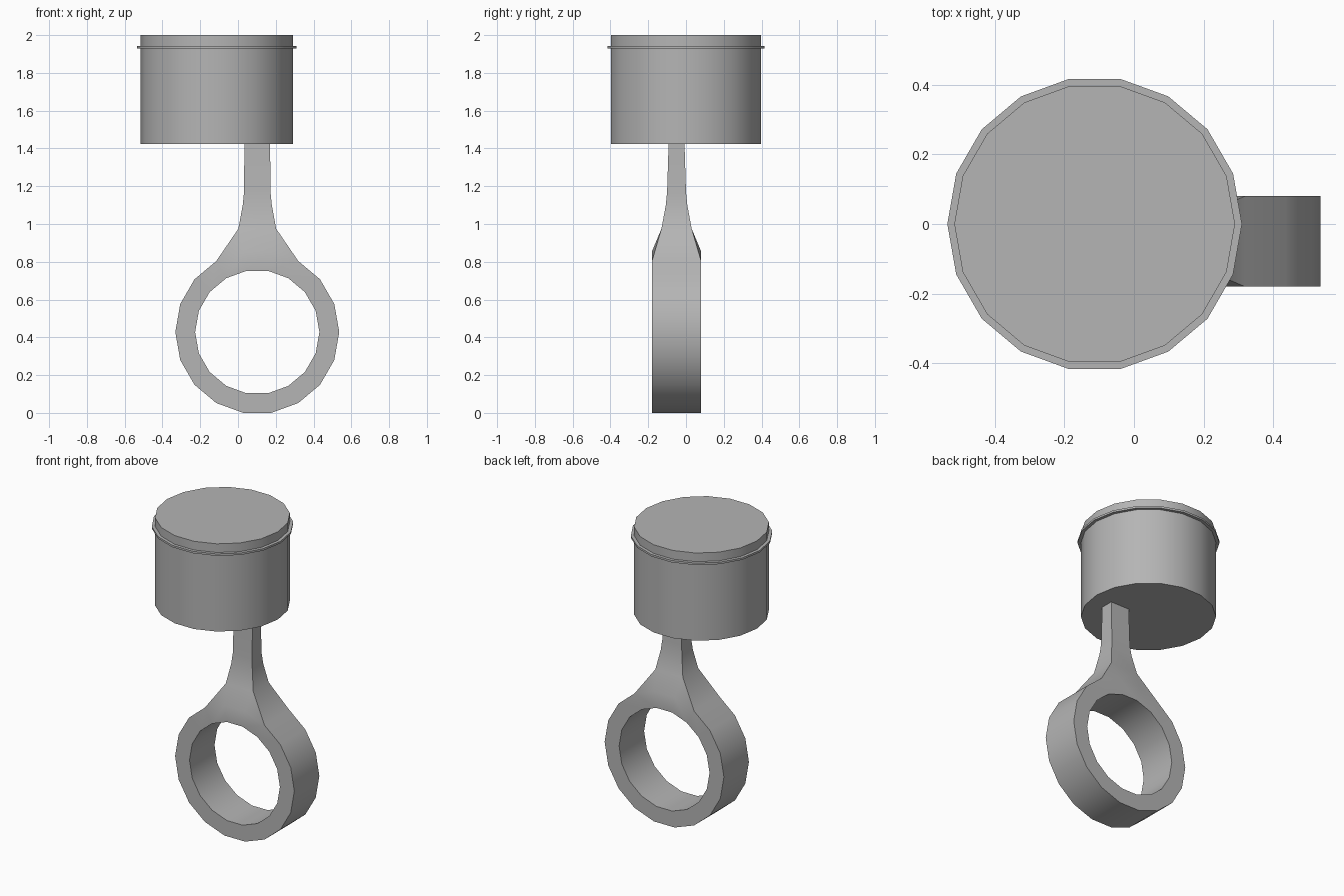
import bpy, bmesh
from math import sin, cos, radians

if "Cube" in bpy.data.objects:
    bpy.data.objects.remove(bpy.data.objects["Cube"])

SIDES = 18

# Dark grey metal
metal = bpy.data.materials.new("dark_metal")
metal.diffuse_color = (0.46, 0.46, 0.46, 1)
metal.use_nodes = True
metal.node_tree.nodes["Principled BSDF"].inputs["Base Color"].default_value = metal.diffuse_color


def finish(name, bm):
    bmesh.ops.recalc_face_normals(bm, faces=bm.faces[:])
    mesh = bpy.data.meshes.new(name)
    bm.to_mesh(mesh)
    bm.free()
    mesh.shade_smooth()
    mesh.set_sharp_from_angle(angle=radians(30))
    mesh.materials.append(metal)
    obj = bpy.data.objects.new(name, mesh)
    bpy.context.collection.objects.link(obj)
    return obj


def disc(name, radius, z0, z1, x=-0.113):
    # upright cylinder with corners lying on the x axis
    bm = bmesh.new()
    lower, upper = [[bm.verts.new((x + radius * cos(radians(20 * i)),
                                   radius * sin(radians(20 * i)), z))
                     for i in range(SIDES)] for z in (z0, z1)]
    bm.faces.new(lower)
    bm.faces.new(upper)
    for i in range(SIDES):
        j = (i + 1) % SIDES
        bm.faces.new((lower[i], lower[j], upper[j], upper[i]))
    return finish(name, bm)


# Piston body and its thin projecting ring
disc("piston_body", 0.403, 1.423, 2.0)
disc("piston_ring", 0.423, 1.93, 1.943)

# Connecting rod: big-end bearing loop flowing into a tapered shank
bm = bmesh.new()
CX, CY, CZ = 0.102, -0.05, 0.428


def loop(radius, y):
    return [bm.verts.new((CX + radius * cos(radians(20 * i)), CY + y,
                          CZ + radius * sin(radians(20 * i)))) for i in range(SIDES)]


of, ob = loop(0.434, -0.13), loop(0.434, 0.13)
inf, inb = loop(0.329, -0.13), loop(0.329, 0.13)
for i in range(SIDES):
    j = (i + 1) % SIDES
    bm.faces.new((of[i], of[j], inf[j], inf[i]))
    bm.faces.new((ob[i], ob[j], inb[j], inb[i]))
    bm.faces.new((inf[i], inf[j], inb[j], inb[i]))
    if i not in (3, 4, 5):          # the shank grows out of these three sides
        bm.faces.new((of[i], of[j], ob[j], ob[i]))

# Shank cross-sections: height, half width, half depth
sections = [(0.975, 0.10, 0.08), (1.1, 0.077, 0.057),
            (1.17, 0.07, 0.05), (1.425, 0.068, 0.042)]
rects = [[bm.verts.new((CX + sx * hx, CY + sy * hy, z))
          for sx, sy in ((1, -1), (-1, -1), (-1, 1), (1, 1))]
         for z, hx, hy in sections]

# Shoulder between loop and shank
fr, fl, bl, br = rects[0]
for arc, right, left in ((of, fr, fl), (ob, br, bl)):
    bm.faces.new((arc[3], arc[4], right))
    bm.faces.new((arc[4], arc[5], left, right))
    bm.faces.new((arc[5], arc[6], left))
bm.faces.new((of[3], ob[3], br, fr))
bm.faces.new((of[6], ob[6], bl, fl))

# Shank sides and top
for a, b in zip(rects, rects[1:]):
    for i in range(4):
        j = (i + 1) % 4
        bm.faces.new((a[i], a[j], b[j], b[i]))
bm.faces.new(rects[-1])
finish("connecting_rod", bm)
